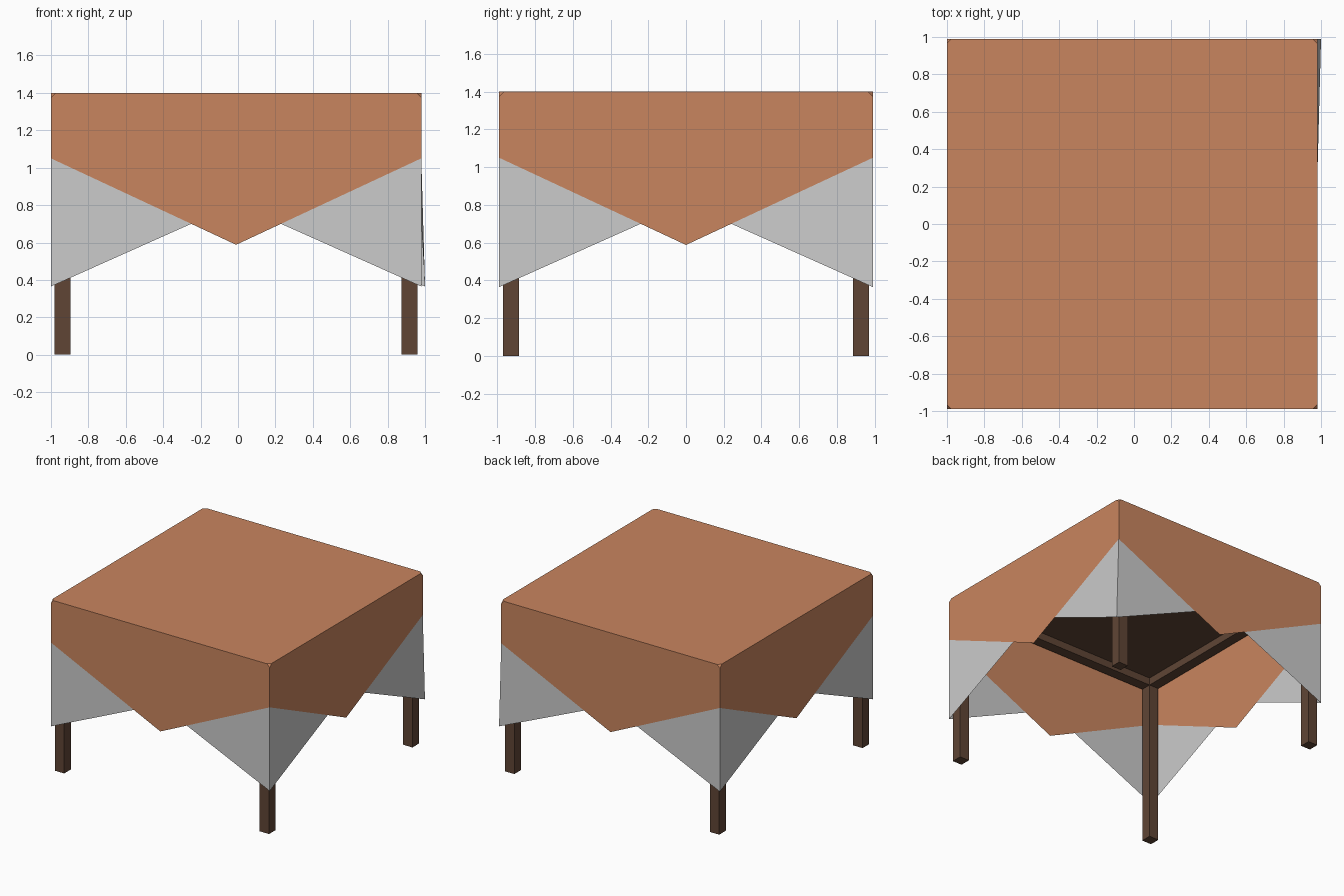
import bpy, bmesh
from mathutils import Vector

if "Cube" in bpy.data.objects:
    bpy.data.objects.remove(bpy.data.objects["Cube"])


def material(name, rgb):
    m = bpy.data.materials.new(name)
    m.diffuse_color = (*rgb, 1)
    m.use_nodes = True
    m.node_tree.nodes["Principled BSDF"].inputs["Base Color"].default_value = m.diffuse_color
    return m


orange = material("orange cloth", (0.584, 0.235, 0.114))
white = material("white cloth", (0.597, 0.597, 0.597))
brown = material("dark brown wood", (0.117, 0.060, 0.036))

CX = -0.01  # table centre; one flared cloth corner reaches x = 1


def box(name, x0, x1, y0, y1, z0, z1):
    bpy.ops.mesh.primitive_cube_add(size=1, location=((x0 + x1) / 2, (y0 + y1) / 2, (z0 + z1) / 2))
    ob = bpy.context.object
    ob.name = name
    ob.scale = (x1 - x0, y1 - y0, z1 - z0)
    bpy.ops.object.transform_apply(location=False, rotation=False, scale=True)
    ob.data.materials.append(brown)


# Legs
O, I = 0.97, 0.885
for sx, nx in ((-1, "left"), (1, "right")):
    for sy, ny in ((-1, "front"), (1, "back")):
        xs = sorted((CX + sx * O, CX + sx * I))
        ys = sorted((sy * O, sy * I))
        box(f"{ny}_{nx}_leg", *xs, *ys, 0, 1.37)

# Aprons between the legs, and the table top
for s, nx, ny in ((-1, "left", "front"), (1, "right", "back")):
    box(nx + "_apron", *sorted((CX + s * O, CX + s * I)), -I, I, 1.31, 1.37)
    box(ny + "_apron", CX - I, CX + I, *sorted((s * O, s * I)), 1.31, 1.37)
box("table_top", CX - O, CX + O, -O, O, 1.37, 1.39)

# Tablecloth: one thin sheet, orange with white hanging corners
H, TOP, CUT = 0.99, 1.40, 0.025
bm = bmesh.new()


def face(points, index):
    f = bm.faces.new([bm.verts.new(p) for p in points])
    f.material_index = index


corners = [Vector((CX + x * H, y * H, 0)) for x, y in ((-1, -1), (1, -1), (1, 1), (-1, 1))]
flare = [0, 0, 0.02, 0]
rim = []
for i in range(4):
    j = (i + 1) % 4
    a, b = corners[i], corners[j]
    d = (b - a).normalized()

    def at(s, z):
        return a + d * s + Vector((0, 0, z))

    L = 2 * H
    n0, n1 = at(0.75, 0.70), at(L - 0.75, 0.70)
    # orange side with pointed hem
    face([at(CUT, TOP), at(0, TOP - CUT), at(0, 1.05), n0, at(H, 0.588), n1,
          at(L, 1.05), at(L, TOP - CUT), at(L - CUT, TOP)], 0)
    # white corner triangles
    face([at(0, 1.05), at(0, 0.365) + Vector((flare[i], 0, 0)), n0], 1)
    face([at(L, 1.05), n1, at(L, 0.365) + Vector((flare[j], 0, 0))], 1)
    # clipped top corner
    prev = (corners[i - 1] - a).normalized()
    face([at(CUT, TOP), a + prev * CUT + Vector((0, 0, TOP)), at(0, TOP - CUT)], 0)
    rim += [at(CUT, TOP), at(L - CUT, TOP)]
face(rim, 0)
bmesh.ops.remove_doubles(bm, verts=bm.verts, dist=0.0005)
me = bpy.data.meshes.new("tablecloth")
bm.to_mesh(me)
bm.free()
me.materials.append(orange)
me.materials.append(white)
cloth = bpy.data.objects.new("tablecloth", me)
bpy.context.collection.objects.link(cloth)
